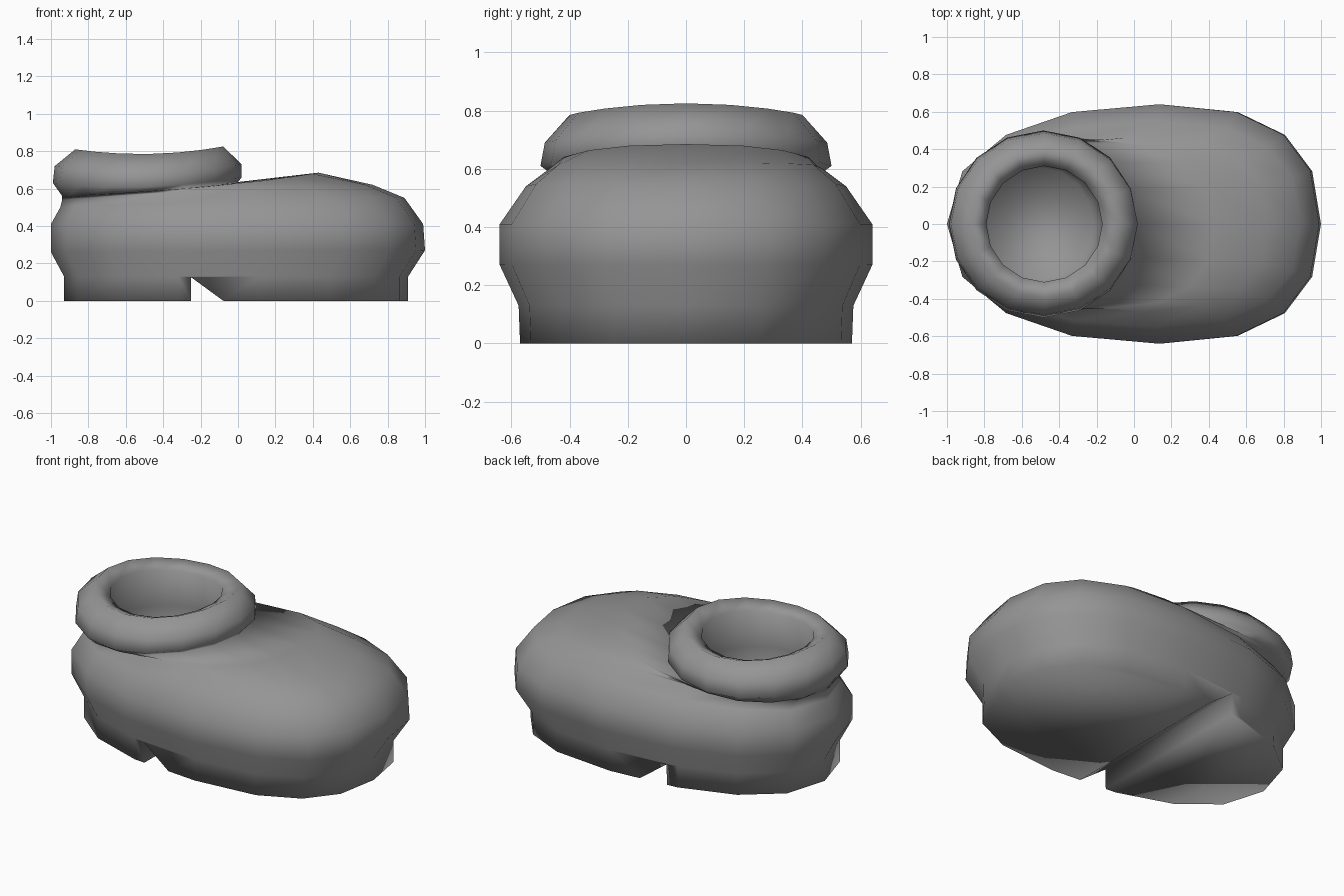
import bpy, bmesh
from math import cos, sin, pi, copysign

if "Cube" in bpy.data.objects:
    bpy.data.objects.remove(bpy.data.objects["Cube"])

SIDES = 16

grey = bpy.data.materials.new("grey felt")
grey.use_nodes = True
grey.diffuse_color = (0.3, 0.3, 0.3, 1)
grey.node_tree.nodes["Principled BSDF"].inputs["Base Color"].default_value = (0.3, 0.3, 0.3, 1)


def power(v, n):
    return copysign(abs(v) ** (2 / n), v)


def ring(bm, back, front, width, z_front, z_side, z_back, n, shift):
    """Superellipse loop, widest part shifted to the toe, with toe, side and heel heights."""
    loop = []
    for i in range(SIDES):
        a = 2 * pi * i / SIDES
        u, v = power(cos(a), n), power(sin(a), n)
        x = (front + back) / 2 + u * (front - back) / 2 + shift * (1 - u * u)
        z = z_side + u * (z_front - z_back) / 2 + u * u * ((z_front + z_back) / 2 - z_side)
        loop.append(bm.verts.new((x, v * width, z)))
    return loop


def new_object(name, bm):
    bmesh.ops.recalc_face_normals(bm, faces=bm.faces)
    mesh = bpy.data.meshes.new(name)
    bm.to_mesh(mesh)
    bm.free()
    obj = bpy.data.objects.new(name, mesh)
    bpy.context.collection.objects.link(obj)
    mesh.materials.append(grey)
    return obj


# Shoe: one loft from the sole over the upper and padded collar, then down inside
sections = [
    (-.93, .91, .57, 0, 0, 0, 2.35, .12),             # sole
    (-.93, .91, .575, .13, .13, .13, 2.35, .12),
    (-1, 1, .64, .27, .27, .26, 2.35, .14),           # upper
    (-1, .99, .64, .41, .41, .41, 2.35, .14),
    (-.95, .89, .55, .55, .54, .5, 2.35, .14),
    (-.94, .72, .47, .62, .6, .54, 2.3, .14),
    (-.94, .43, .45, .685, .61, .55, 2.3, .1),
    (-.94, 0, .465, .635, .585, .56, 2, 0),           # collar
    (-.99, .02, .5, .66, .61, .63, 2, 0),
    (-.98, .02, .485, .73, .69, .72, 2, 0),
    (-.87, -.08, .4, .825, .785, .81, 2, 0),
    (-.79, -.17, .31, .78, .75, .77, 2, 0),           # lining
    (-.84, -.16, .36, .55, .52, .52, 2, 0),
    (-.78, -.22, .3, .2, .2, .2, 2, 0),
]
bm = bmesh.new()
loops = [ring(bm, *s) for s in sections]
for low, high in zip(loops, loops[1:]):
    for i in range(SIDES):
        j = (i + 1) % SIDES
        bm.faces.new((low[i], low[j], high[j], high[i]))
bm.faces.new(loops[0])
bm.faces.new(loops[-1])
shoe = new_object("shoe", bm)

# Wedge cut through the sole in front of the heel
bm = bmesh.new()
profile = [(-.25, -.05), (-.01, -.05), (-.25, .125)]
near, far = [[bm.verts.new((x, y, z)) for x, z in profile] for y in (-1, 1)]
bm.faces.new(near)
bm.faces.new(far)
for i in range(3):
    j = (i + 1) % 3
    bm.faces.new((near[i], near[j], far[j], far[i]))
cutter = new_object("heel_notch_cutter", bm)
cutter.hide_render = True

cut = shoe.modifiers.new("heel notch", "BOOLEAN")
cut.operation = "DIFFERENCE"
cut.solver = "EXACT"
cut.object = cutter
bpy.context.view_layer.objects.active = shoe
shoe.select_set(True)
bpy.ops.object.modifier_apply(modifier=cut.name)
bpy.data.objects.remove(cutter)
bpy.ops.object.shade_smooth()
